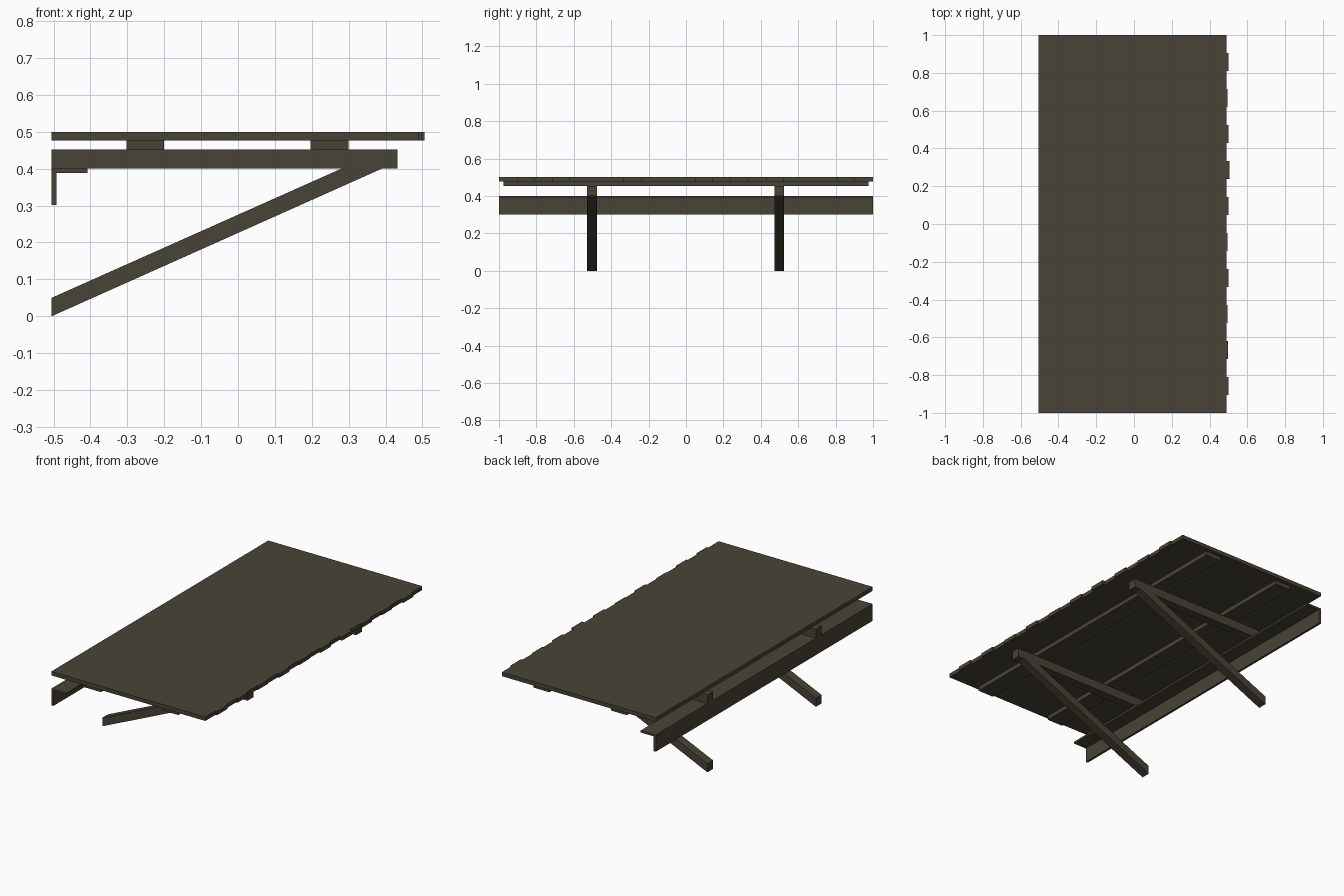
import bpy

if "Cube" in bpy.data.objects:
    bpy.data.objects.remove(bpy.data.objects["Cube"])

wood = bpy.data.materials.new("dark weathered wood")
wood.diffuse_color = (0.066, 0.057, 0.037, 1)
wood.use_nodes = True
wood.node_tree.nodes["Principled BSDF"].inputs["Base Color"].default_value = wood.diffuse_color


def prism(name, profile, y0, y1):
    """Extrude an x-z profile (clockwise seen from the front) along y."""
    n = len(profile)
    verts = [(x, y, z) for y in (y0, y1) for x, z in profile]
    faces = [tuple(range(n))[::-1], tuple(range(n, 2 * n))]
    faces += [(i, (i + 1) % n, (i + 1) % n + n, i + n) for i in range(n)]
    mesh = bpy.data.meshes.new(name)
    mesh.from_pydata(verts, [], faces)
    mesh.materials.append(wood)
    obj = bpy.data.objects.new(name, mesh)
    bpy.context.collection.objects.link(obj)
    return obj


def box(name, x0, x1, y0, y1, z0, z1):
    return prism(name, [(x0, z0), (x0, z1), (x1, z1), (x1, z0)], y0, y1)


# Deck planks: every second plank sticks out a little at the free edge
LEFT = -0.505
COUNT = 21
width = 2 / COUNT
long_ends = [0.499, 0.498, 0.494, 0.499, 0.494, 0.499, 0.505, 0.499, 0.495, 0.499]
for i in range(COUNT):
    end = long_ends[i // 2] if i % 2 else 0.489
    y = -1 + i * width
    box(f"deck_plank_{i + 1}", LEFT, end, y, y + width, 0.477, 0.5)

# Flat bearers running under the planks
for side, x in (("left", -0.302), ("right", 0.197)):
    box(f"bearer_{side}", x, x + 0.102, -0.977, 0.977, 0.452, 0.477)

# Wall brackets: horizontal joist with diagonal brace
for side, y in (("front", -0.502), ("back", 0.498)):
    box(f"joist_{side}", LEFT, 0.432, y - 0.026, y + 0.026, 0.40, 0.452)
    prism(f"brace_{side}",
          [(LEFT, 0.0), (LEFT, 0.05), (0.28, 0.40), (0.39, 0.40)],
          y - 0.026, y + 0.026)

# L-shaped ledger along the wall
prism("wall_ledger",
      [(LEFT, 0.302), (LEFT, 0.40), (-0.408, 0.40), (-0.408, 0.388),
       (-0.492, 0.388), (-0.492, 0.302)], -1, 1)
